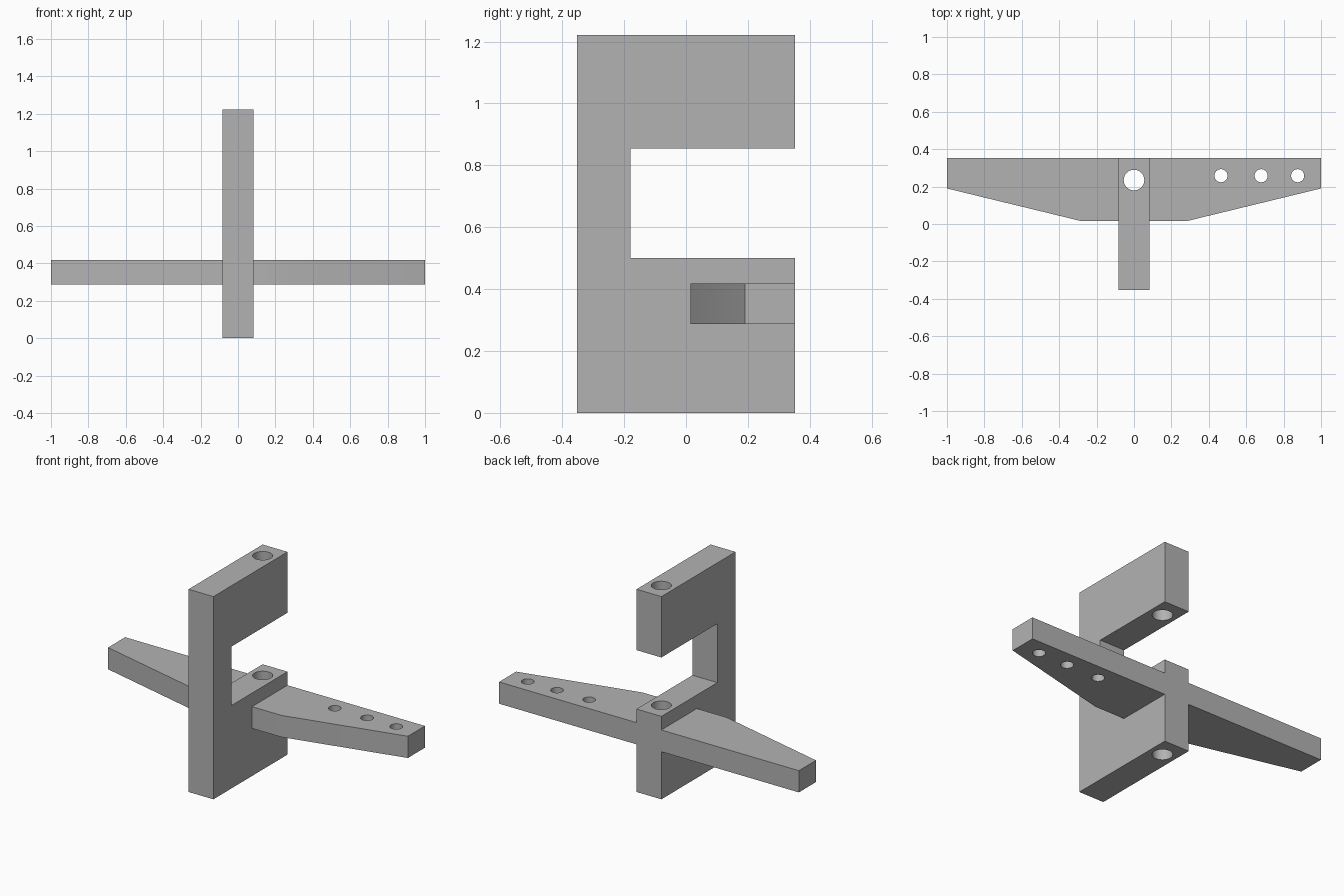
import bpy, bmesh, math
from mathutils import Matrix, Vector

cube = bpy.data.objects.get("Cube")
if cube:
    bpy.data.objects.remove(cube, do_unlink=True)

grey = bpy.data.materials.new("plain grey")
grey.use_nodes = True
colour = (0.45, 0.45, 0.45, 1)
grey.diffuse_color = colour
grey.node_tree.nodes["Principled BSDF"].inputs["Base Color"].default_value = colour


def add_object(name, bm):
    bmesh.ops.recalc_face_normals(bm, faces=bm.faces)
    mesh = bpy.data.meshes.new(name)
    bm.to_mesh(mesh)
    bm.free()
    mesh.materials.append(grey)
    obj = bpy.data.objects.new(name, mesh)
    bpy.context.collection.objects.link(obj)
    return obj


def extrude_profile(name, points, direction):
    bm = bmesh.new()
    face = bm.faces.new([bm.verts.new(p) for p in points])
    new = bmesh.ops.extrude_face_region(bm, geom=[face])["geom"]
    verts = [v for v in new if isinstance(v, bmesh.types.BMVert)]
    bmesh.ops.translate(bm, verts=verts, vec=Vector(direction))
    return add_object(name, bm)


def combine(target, other, operation):
    mod = target.modifiers.new(operation.title(), "BOOLEAN")
    mod.operation = operation
    mod.solver = "EXACT"
    mod.object = other
    bpy.context.view_layer.objects.active = target
    bpy.ops.object.modifier_apply(modifier=mod.name)
    bpy.data.objects.remove(other, do_unlink=True)


# Upright C-shaped frame, open at the back
back, front, half = 0.353, -0.353, 0.083
outline = [(front, 0), (back, 0), (back, 0.5), (-0.18, 0.5),
           (-0.18, 0.855), (back, 0.855), (back, 1.222), (front, 1.222)]
bracket = extrude_profile("bracket", [(-half, y, z) for y, z in outline],
                          (2 * half, 0, 0))

# Tapered crossbar, flush with the back
side = [(0.28, 0.015), (1, 0.19), (1, back)]
plan = side + [(-x, y) for x, y in reversed(side)]
crossbar = extrude_profile("crossbar", [(x, y, 0.287) for x, y in plan],
                           (0, 0, 0.131))
combine(bracket, crossbar, "UNION")

# Vertical pin bore and three holes in the left arm
holes = [(0, 0.235, 0.055)] + [(x, 0.258, 0.035) for x in (0.465, 0.68, 0.875)]
bm = bmesh.new()
for x, y, radius in holes:
    bmesh.ops.create_cone(bm, cap_ends=True, segments=48, radius1=radius,
                          radius2=radius, depth=2,
                          matrix=Matrix.Translation((x, y, 0.6)))
drills = add_object("hole_cutter", bm)
drills.hide_render = True
combine(bracket, drills, "DIFFERENCE")

# Smooth bores and arm bends, crisp edges elsewhere
bpy.ops.object.select_all(action="DESELECT")
bracket.select_set(True)
bpy.context.view_layer.objects.active = bracket
bpy.ops.object.shade_smooth_by_angle(angle=math.radians(30))
